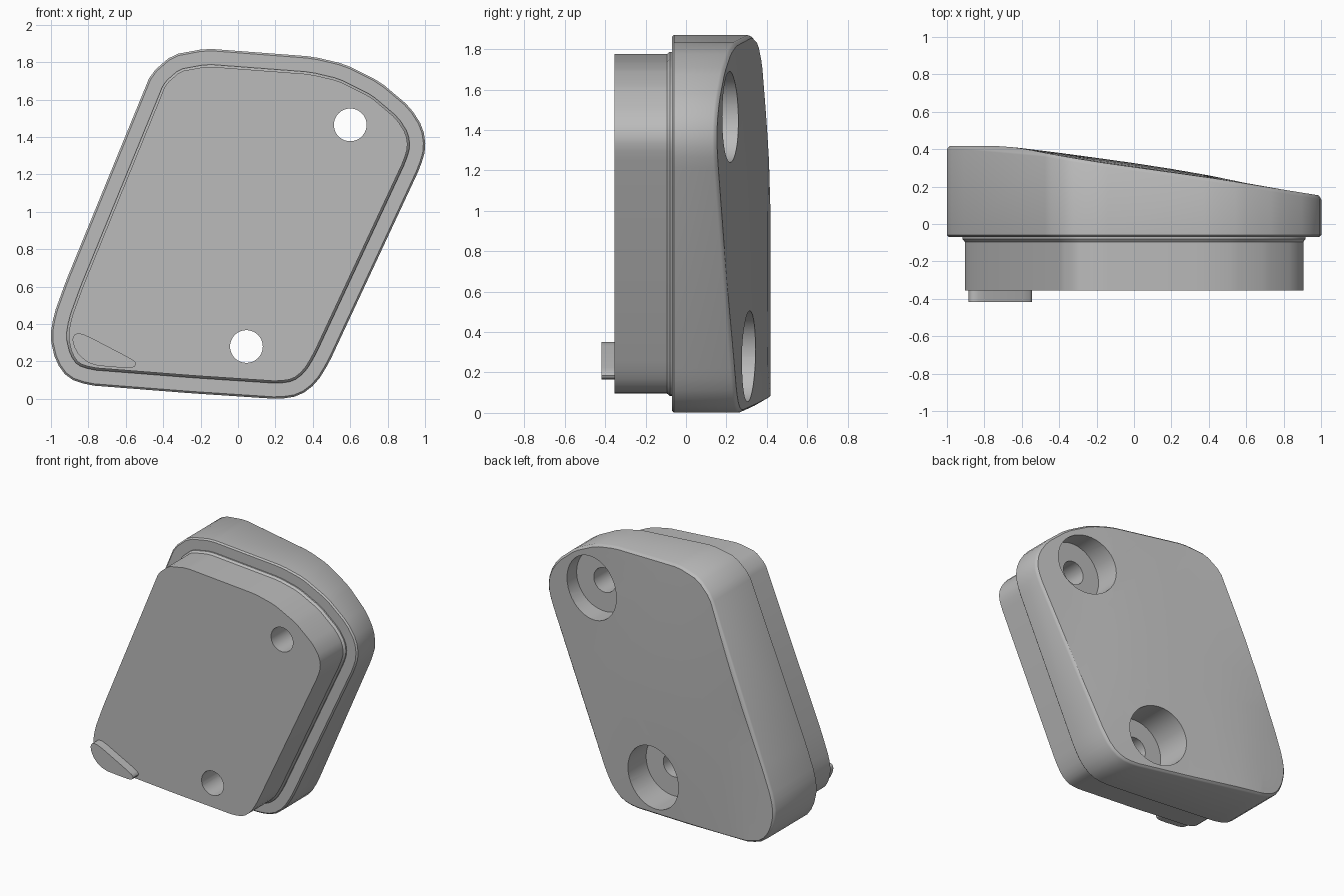
import bpy, bmesh, math
from mathutils import Vector

if "Cube" in bpy.data.objects:
    bpy.data.objects.remove(bpy.data.objects["Cube"])

grey = bpy.data.materials.new("plain_grey")
grey.use_nodes = True
grey.diffuse_color = (0.5, 0.5, 0.5, 1)
grey.node_tree.nodes["Principled BSDF"].inputs["Base Color"].default_value = (0.5, 0.5, 0.5, 1)

# Outlines in x, z, counter-clockwise seen from the front
OUTER = [(-1.005, .33), (-.975, .2), (-.91, .11), (-.8, .073), (-.25, .03), (.22, -.001),
         (.33, .016), (.42, .085), (.485, .19), (.975, 1.24), (1.005, 1.34), (.99, 1.45),
         (.92, 1.56), (.76, 1.695), (.57, 1.79), (.4, 1.83), (-.17, 1.873), (-.35, 1.84),
         (-.465, 1.74), (-.92, .63), (-.985, .45)]
TAB = [(-.885, .33), (-.882, .29), (-.85, .23), (-.78, .18), (-.6, .165), (-.555, .167),
       (-.543, .19), (-.565, .212), (-.82, .345), (-.865, .352)]
HOLES = [(.6, 1.465), (.045, .28)]
RIM = .3
CAP = .32


def rounded(points):
    """Cut every corner once for a smoother outline."""
    out = []
    for i, p in enumerate(points):
        a, b = Vector(p), Vector(points[(i + 1) % len(points)])
        k = min(.25, .03 / (b - a).length)
        out += [a.lerp(b, k), a.lerp(b, 1 - k)]
    return out


def inset(points, d):
    """Move an outline inward by d."""
    out = []
    for i, p in enumerate(points):
        a = (p - points[i - 1]).normalized()
        b = (points[(i + 1) % len(points)] - p).normalized()
        n = Vector((-a.y - b.y, a.x + b.x)).normalized()
        out.append(p + n * d / n.dot(Vector((-a.y, a.x))))
    return out


def loft(outline, rings):
    """Stack inset copies of an outline along y and cap both ends."""
    bm = bmesh.new()
    loops = [[bm.verts.new((p.x, y, p.y)) for p in inset(outline, d)] for d, y in rings]
    n = len(outline)
    for lo, hi in zip(loops, loops[1:]):
        for i in range(n):
            j = (i + 1) % n
            bm.faces.new((lo[i], lo[j], hi[j], hi[i]))
    bm.faces.new(loops[0])
    bm.faces.new(loops[-1][::-1])
    return bm


def finish(bm, name):
    bmesh.ops.recalc_face_normals(bm, faces=bm.faces)
    mesh = bpy.data.meshes.new(name)
    bm.to_mesh(mesh)
    bm.free()
    mesh.materials.append(grey)
    ob = bpy.data.objects.new(name, mesh)
    bpy.context.collection.objects.link(ob)
    return ob


def drill(ob, x, z, radius, y0, y1):
    """Cut a round hole along y."""
    bpy.ops.mesh.primitive_cylinder_add(vertices=40, radius=radius, depth=y1 - y0,
                                        location=(x, (y0 + y1) / 2, z),
                                        rotation=(math.pi / 2, 0, 0))
    cutter = bpy.context.object
    cutter.hide_render = True
    cutter.data.materials.append(grey)
    mod = ob.modifiers.new("hole", "BOOLEAN")
    mod.operation = "DIFFERENCE"
    mod.solver = "EXACT"
    mod.object = cutter
    bpy.context.view_layer.objects.active = ob
    bpy.ops.object.modifier_apply(modifier=mod.name)
    bpy.data.objects.remove(cutter)


def back_height(x, z):
    """Sloping back surface with a gentle swell in the middle."""
    profile = [(-1.1, .418), (-.72, .418), (-.5, .38), (-.17, .328), (.45, .24), (1.1, .135)]
    for (x0, y0), (x1, y1) in zip(profile, profile[1:]):
        if x <= x1:
            y = y0 + (y1 - y0) * (x - x0) / (x1 - x0)
            break
    swell = max(0, 1 - ((x + .05) / .7) ** 2) * max(0, 1 - (z - .85) ** 2)
    return y + .022 * swell


outline = rounded(OUTER)

# Flanged body with its sloping back
bm = loft(outline, [(.01, -.07), (0, -.06), (0, RIM), (.005, RIM + .01), (.015, CAP)])
cuts = [((i * .2, 0, 0), (1, 0, 0)) for i in range(-4, 5)]
cuts += [((0, 0, i * .25), (0, 0, 1)) for i in range(1, 8)]
for co, no in cuts:
    faces = [f for f in bm.faces if all(v.co.y > CAP - .001 for v in f.verts)]
    geom = set(faces)
    for f in faces:
        geom.update(f.edges, f.verts)
    bmesh.ops.bisect_plane(bm, geom=list(geom), plane_co=co, plane_no=no)
for v in bm.verts:
    if v.co.y > RIM - .001:
        v.co.y += back_height(v.co.x, v.co.z) - CAP
bmesh.ops.triangulate(bm, faces=[f for f in bm.faces if f.calc_center_median().y > .1])
body = finish(bm, "body")

# Inset plug on the front, flared slightly where it meets the body
plug = finish(loft(outline, [(.095, -.355), (.095, -.095), (.083, -.08), (.083, -.05)]), "plug")

# Screw holes through both parts, with counterbores from the back
for x, z in HOLES:
    drill(body, x, z, .225, .07, .7)
    for ob in (body, plug):
        drill(ob, x, z, .0875, -.6, .2)

# Small locating tab in the lower corner
tab = finish(loft(rounded(TAB), [(0, -.418), (0, -.34)]), "locating_tab")

for ob in (body, plug, tab):
    bpy.ops.object.select_all(action="DESELECT")
    ob.select_set(True)
    bpy.context.view_layer.objects.active = ob
    bpy.ops.object.shade_smooth_by_angle(angle=math.radians(35))
